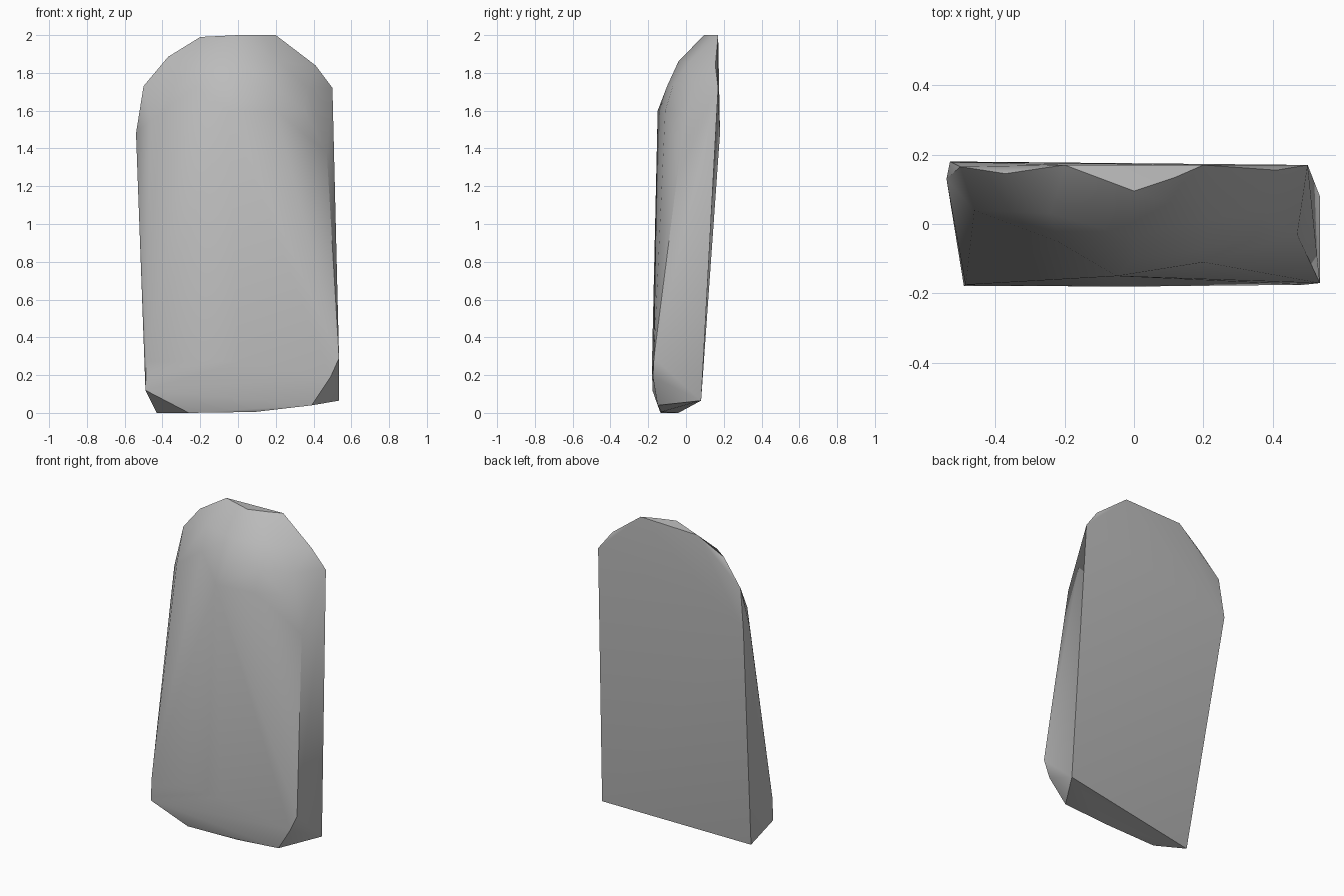
import bpy
import bmesh
import math

default_cube = bpy.data.objects.get("Cube")
if default_cube:
    bpy.data.objects.remove(default_cube, do_unlink=True)


def make_material(name, color):
    material = bpy.data.materials.new(name)
    material.diffuse_color = color
    material.use_nodes = True
    shader = material.node_tree.nodes["Principled BSDF"]
    shader.inputs["Base Color"].default_value = color
    shader.inputs["Roughness"].default_value = 0.9
    return material


def make_hewn_stone(name, outlines, material, sharp_angle):
    """Wrap the corner points of all outlines (in hundredths) in one convex block."""
    bm = bmesh.new()
    for outline in outlines:
        for corner in outline:
            bm.verts.new([value / 100 for value in corner])
    hull = bmesh.ops.convex_hull(bm, input=bm.verts)
    leftovers = {v for v in hull["geom_interior"] + hull["geom_unused"]
                 if isinstance(v, bmesh.types.BMVert)}
    bmesh.ops.delete(bm, geom=list(leftovers), context="VERTS")
    bmesh.ops.recalc_face_normals(bm, faces=bm.faces)
    for face in bm.faces:
        face.smooth = True

    mesh = bpy.data.meshes.new(name)
    bm.to_mesh(mesh)
    bm.free()
    mesh.set_sharp_from_angle(angle=math.radians(sharp_angle))
    mesh.materials.append(material)
    stone = bpy.data.objects.new(name, mesh)
    bpy.context.collection.objects.link(stone)
    return stone


# Flat back: arched at the top, skewed along the bottom edge
back_outline = [
    (53.5, 8, 6.5), (50, 17, 172), (20, 17, 200),
    (-20, 17, 199), (-53, 18, 148), (-43, -4, 0),
]

# Chipped rim running around the arch
arch_rim = [
    (41, 15.5, 184), (0, 9.5, 200), (12, 13.5, 200),
    (-37, 14.5, 188.5), (-50, 16.5, 173), (-54, 13, 148),
]

# Rounded shoulders between the rim and the front
shoulders = [
    (0, -4, 186), (22, 2, 186), (-24, 3, 186),
    (0, -10, 173), (20, -7, 173), (-22, -5, 173), (37, 3, 172),
]

# Upper edge of the sloping front
front_top = [
    (47, -3, 138), (35, -4, 160), (20, -11, 160),
    (-5, -15, 160), (-46, 4, 155),
]

# Lower edge of the front, rolling under to the base
front_bottom = [
    (53.5, -17, 29), (49, -17.5, 19), (-49, -17.8, 12),
    (-48.5, -17.5, 27), (0, -18, 27), (0, -17, 12),
]
base_edge = [
    (39, -15, 4), (9, -13, 0.5), (-26, -13.5, 0),
]

stone_grey = make_material("stone_grey", (0.5, 0.5, 0.5, 1))
make_hewn_stone(
    "standing_stone",
    [back_outline, arch_rim, shoulders, front_top, front_bottom, base_edge],
    stone_grey,
    sharp_angle=33,
)
